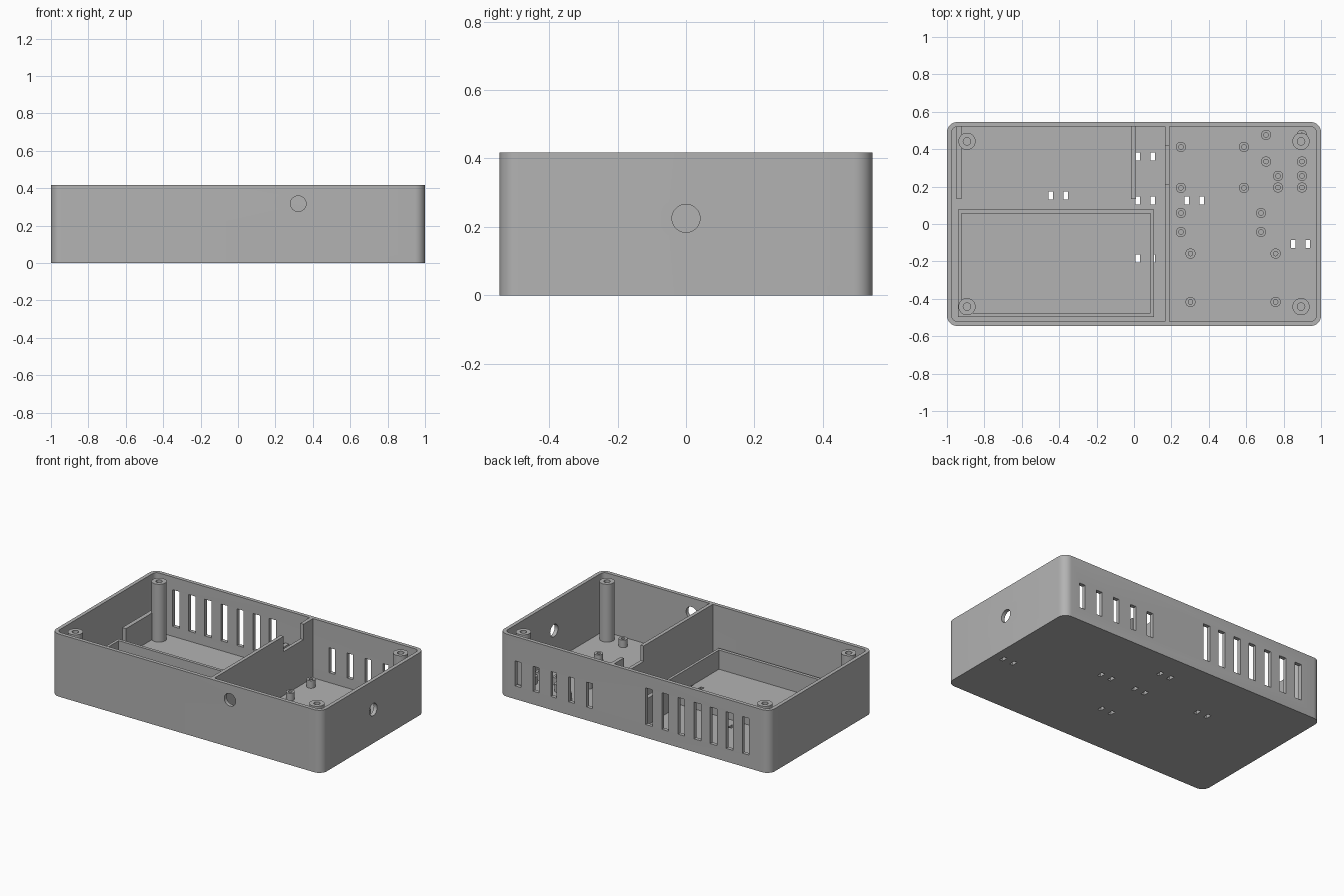
import bpy, bmesh
from math import sin, cos, pi

if "Cube" in bpy.data.objects:
    bpy.data.objects.remove(bpy.data.objects["Cube"], do_unlink=True)

HX, HY, TOP = 1.0, 0.545, 0.418
WALL, FLOOR = 0.025, 0.022
IX, IY = HX - WALL, HY - WALL

grey = bpy.data.materials.new("plain_grey")
grey.use_nodes = True
grey.diffuse_color = (0.45, 0.45, 0.45, 1)
grey.node_tree.nodes["Principled BSDF"].inputs["Base Color"].default_value = (0.45, 0.45, 0.45, 1)


def finish(name, bm):
    bmesh.ops.recalc_face_normals(bm, faces=bm.faces)
    mesh = bpy.data.meshes.new(name)
    bm.to_mesh(mesh)
    bm.free()
    mesh.materials.append(grey)
    obj = bpy.data.objects.new(name, mesh)
    bpy.context.collection.objects.link(obj)
    return obj


def prism(name, pts, lo, hi, axis="z"):
    """Extrude a 2D outline along an axis."""
    place = {"x": lambda u, v, w: (w, u, v),
             "y": lambda u, v, w: (u, w, v),
             "z": lambda u, v, w: (u, v, w)}[axis]
    bm = bmesh.new()
    a = [bm.verts.new(place(u, v, lo)) for u, v in pts]
    b = [bm.verts.new(place(u, v, hi)) for u, v in pts]
    bm.faces.new(a)
    bm.faces.new(b[::-1])
    for i in range(len(pts)):
        j = (i + 1) % len(pts)
        bm.faces.new((a[i], a[j], b[j], b[i]))
    return finish(name, bm)


def rect(u0, u1, v0, v1):
    return [(u0, v0), (u1, v0), (u1, v1), (u0, v1)]


def circle(u, v, r, n=32):
    return [(u + r * cos(2 * pi * i / n), v + r * sin(2 * pi * i / n)) for i in range(n)]


def rounded(hx, hy, r, n=8):
    pts = []
    for k, (sx, sy) in enumerate([(1, 1), (-1, 1), (-1, -1), (1, -1)]):
        for i in range(n + 1):
            t = (k + i / n) * pi / 2
            pts.append((sx * (hx - r) + r * cos(t), sy * (hy - r) + r * sin(t)))
    return pts


def cut(obj, cutters):
    """Subtract the cutters, bake the result and remove them."""
    for c in cutters:
        c.hide_render = True
        mod = obj.modifiers.new("cut", "BOOLEAN")
        mod.operation, mod.solver, mod.object = "DIFFERENCE", "EXACT", c
    deps = bpy.context.evaluated_depsgraph_get()
    mesh = bpy.data.meshes.new_from_object(obj.evaluated_get(deps))
    obj.modifiers.clear()
    obj.data = mesh
    for c in cutters:
        bpy.data.objects.remove(c, do_unlink=True)


def post(name, x, y, r, hole, top, depth):
    """Round post with a blind screw hole in its top."""
    prof = [(0, top - depth), (hole, top - depth), (hole, top), (r, top), (r, FLOOR - 0.005)]
    bm = bmesh.new()
    vs = [bm.verts.new((u, 0, w)) for u, w in prof]
    es = [bm.edges.new(p) for p in zip(vs, vs[1:])]
    bmesh.ops.spin(bm, geom=vs + es, axis=(0, 0, 1), cent=(0, 0, 0),
                   angle=2 * pi, steps=28, use_merge=True)
    bmesh.ops.remove_doubles(bm, verts=bm.verts, dist=0.0001)
    bmesh.ops.translate(bm, verts=bm.verts, vec=(x, y, 0))
    return finish(name, bm)


# Open case: pocket, vents, cable holes and strap slots
case = prism("case_shell", rounded(HX, HY, 0.055), 0, TOP)
cutters = [prism("pocket", rounded(IX, IY, 0.03), FLOOR, TOP + 0.1)]
for count, start, step, half, z1 in [(7, -0.823, 0.119, 0.025, 0.333),
                                     (5, 0.332, 0.132, 0.022, 0.255)]:
    for i in range(count):
        x = start + i * step
        cutters.append(prism("vent", rect(x - half, x + half, 0.088, z1), IY - 0.02, HY + 0.02, "y"))
cutters.append(prism("front_hole", circle(0.322, 0.317, 0.042), -HY - 0.02, -IY + 0.02, "y"))
cutters.append(prism("side_hole", circle(0, 0.225, 0.041), IX - 0.02, HX + 0.02, "x"))
for x, y in [(0.06, 0.361), (-0.405, 0.152), (0.06, 0.126),
             (0.322, 0.126), (0.89, -0.107), (0.06, -0.184)]:
    for s in (-0.039, 0.039):
        cutters.append(prism("strap_slot", rect(x + s - 0.012, x + s + 0.012, y - 0.021, y + 0.021),
                             -0.02, FLOOR + 0.02))
cut(case, cutters)

# Divider wall with a cable notch in its top edge
prism("divider", [(-IY, FLOOR), (IY, FLOOR), (IY, TOP), (0.42, TOP), (0.42, 0.315),
                  (0.21, 0.315), (0.21, TOP), (-IY, TOP)], 0.166, 0.19, "x")

# Low battery tray frame
tray = prism("battery_tray", rect(-0.94, 0.107, -0.497, 0.077), FLOOR, 0.15)
cut(tray, [prism("tray_pocket", rect(-0.921, 0.089, -0.475, 0.056), 0, 0.3)])

# Side rails by the back wall
for name, x in [("outer_rail", -0.936), ("inner_rail", -0.002)]:
    prism(name, rect(x - 0.014, x + 0.014, 0.135, IY), FLOOR, 0.2)

# Corner screw posts
for sx in (-1, 1):
    for sy in (-1, 1):
        post("corner_post", sx * 0.893, sy * 0.442, 0.046, 0.02, 0.408, 0.2)

# Board standoffs, given as grids of columns and rows
for cols, rows in [((0.251, 0.588), (0.412, 0.193)),
                   ((0.706, 0.898), (0.476, 0.334)),
                   ((0.77, 0.898), (0.257, 0.195)),
                   ((0.251, 0.679), (0.059, -0.043)),
                   ((0.302, 0.757), (-0.158, -0.417))]:
    for x in cols:
        for y in rows:
            post("standoff", x, y, 0.027, 0.012, 0.072, 0.045)

# Smooth the round parts, keep edges sharp
for obj in bpy.context.view_layer.objects:
    obj.select_set(obj.type == "MESH" and grey.name in obj.data.materials)
bpy.context.view_layer.objects.active = case
bpy.ops.object.shade_smooth_by_angle(angle=0.6)
